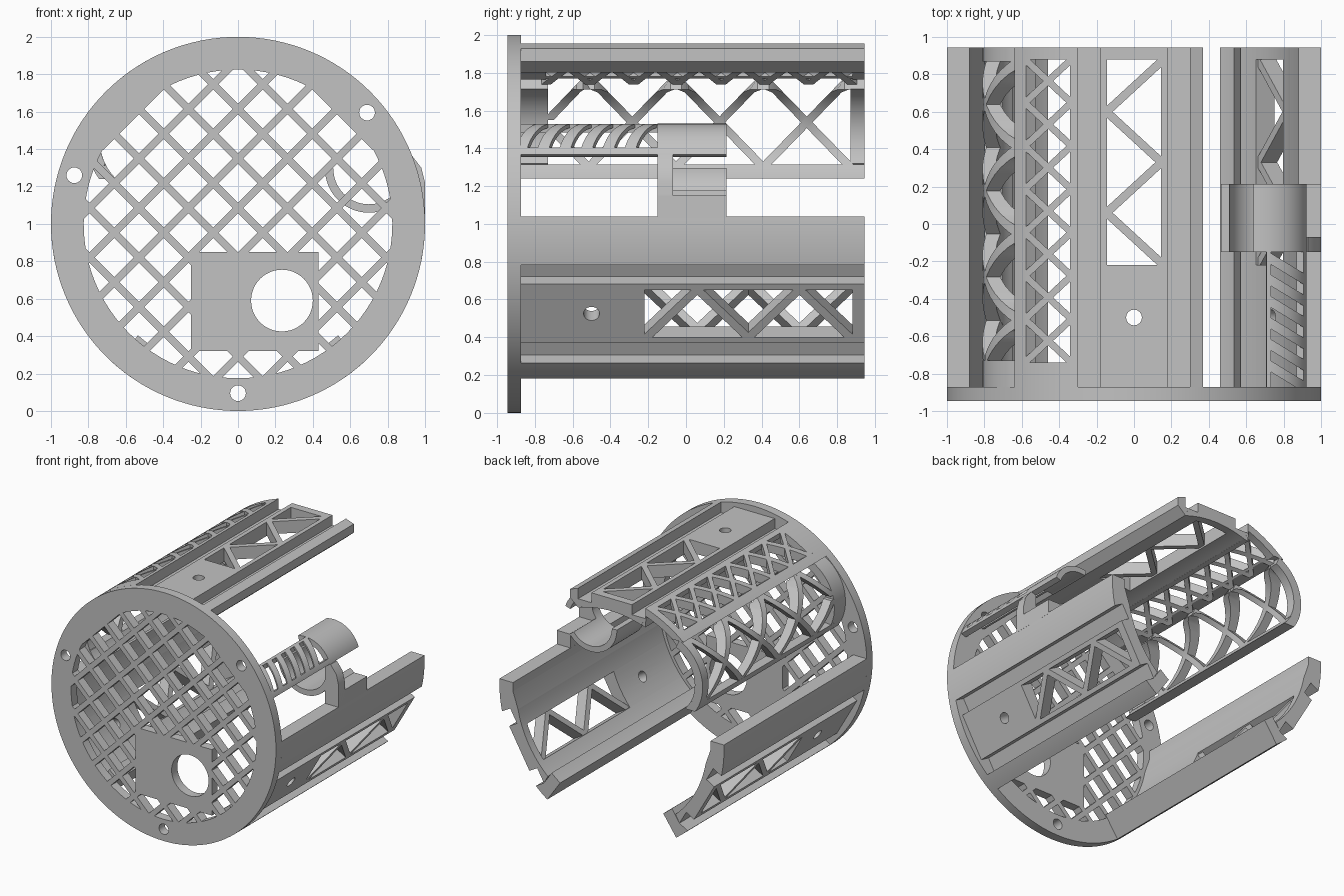
import bpy, bmesh
from math import sin, cos, acos, asin, radians, pi, sqrt

cube = bpy.data.objects.get("Cube")
if cube:
    bpy.data.objects.remove(cube)

grey = bpy.data.materials.new("light grey plastic")
grey.use_nodes = True
grey.diffuse_color = (0.54, 0.54, 0.54, 1)
grey.node_tree.nodes["Principled BSDF"].inputs["Base Color"].default_value = grey.diffuse_color
made = []

PLATE_FRONT, PLATE_BACK, END = -0.945, -0.872, 0.945


def make(name, parts):
    """Each part is a list of cross-section loops that are bridged and capped."""
    bm = bmesh.new()
    for loops in parts:
        rings = [[bm.verts.new(p) for p in loop] for loop in loops]
        n = len(rings[0])
        for a, b in zip(rings, rings[1:]):
            for i in range(n):
                bm.faces.new((a[i], a[(i + 1) % n], b[(i + 1) % n], b[i]))
        bm.faces.new(rings[0][::-1])
        bm.faces.new(rings[-1])
    bmesh.ops.recalc_face_normals(bm, faces=bm.faces)
    mesh = bpy.data.meshes.new(name)
    bm.to_mesh(mesh)
    bm.free()
    mesh.materials.append(grey)
    obj = bpy.data.objects.new(name, mesh)
    bpy.context.collection.objects.link(obj)
    made.append(obj)
    return obj


def cut(obj, parts):
    cutter = make("cutter", parts)
    made.remove(cutter)
    cutter.hide_render = True
    mod = obj.modifiers.new("cut", "BOOLEAN")
    mod.operation, mod.solver, mod.object = "DIFFERENCE", "EXACT", cutter
    bpy.context.view_layer.objects.active = obj
    with bpy.context.temp_override(object=obj, active_object=obj):
        bpy.ops.object.modifier_apply(modifier=mod.name)
    bpy.data.objects.remove(cutter)


def prism(pts, y0, y1):
    return [[(x, y, z) for x, z in pts] for y in (y0, y1)]


def arc(cx, cz, r, a0, a1, n=16):
    angles = [radians(a0 + (a1 - a0) * i / n) for i in range(n + 1)]
    return [(cx + r * cos(a), cz + r * sin(a)) for a in angles]


def shell(cx, cz, r0, r1, a0, a1, y0, y1, n=16):
    return prism(arc(cx, cz, r1, a0, a1, n) + arc(cx, cz, r0, a1, a0, n), y0, y1)


def circle(cx, cz, r, y0, y1, n=48):
    return prism(arc(cx, cz, r, 0, 360 * (n - 1) / n, n - 1), y0, y1)


def rect(x0, x1, z0, z1, y0, y1):
    return prism([(x0, z0), (x1, z0), (x1, z1), (x0, z1)], y0, y1)


def curved_bar(cx, cz, r0, r1, start, end, w, axis):
    """Bar in a tube wall, straight when seen square to the axis; ends are (axis value, y)."""
    loops = []
    for i in range(13):
        v, y = (s + (e - s) * i / 12 for s, e in zip(start, end))
        loop = []
        for r, d in ((r0, -w), (r1, -w), (r1, w), (r0, w)):
            k = (v - (cx if axis == "x" else cz)) / r
            k = max(-0.9, min(0.9, k))
            a = acos(k) if axis == "x" else pi - asin(k)
            loop.append((cx + r * cos(a), y + d, cz + r * sin(a)))
        loops.append(loop)
    return loops


def crossed_bars(tube, v0, v1, y0, y1, count, w, axis):
    step, parts = (y1 - y0) / count, []
    for i in range(count):
        a, b = y0 + i * step, y0 + (i + 1) * step
        for p, q in ((a, b), (b, a)):
            parts.append(curved_bar(*tube, (v0, p), (v1, q), w, axis))
    return parts


# Front plate: ring with three screw holes
ring = make("front_ring", [circle(0, 1, 1, PLATE_FRONT, PLATE_BACK, 128)])
holes = [circle(0, 1, 0.825, -1, -0.8, 96)]
for x, z in ((0.69, 1.595), (-0.875, 1.26), (0, 0.095)):
    holes.append(circle(x, z, 0.042, -1, -0.8, 24))
cut(ring, holes)

# Diagonal grille, cleared around the blank panel
PANEL = (-0.25, 0.43, 0.32, 0.85)
for name, s in (("grille_rising", 1), ("grille_falling", -1)):
    bars, k = [], sqrt(0.5)
    for i in range(-5, 6):
        d = i * 0.187 + 0.06
        if abs(d) > 0.81:
            continue
        h = sqrt(0.84 ** 2 - d * d)
        corners = [(-h, d - 0.02), (h, d - 0.02), (h, d + 0.02), (-h, d + 0.02)]
        bars.append(prism([(s * k * (u - v), 1 + k * (u + v)) for u, v in corners],
                          PLATE_FRONT, PLATE_BACK))
    cut(make(name, bars), [rect(*PANEL, -1, -0.8)])
blank = make("blank_panel", [rect(*PANEL, PLATE_FRONT, PLATE_BACK)])
cut(blank, [circle(0.235, 0.59, 0.165, -1, -0.8)])


# Three raised truss panels; n points outwards, t runs along the rim
def rim(r, a0, a1):
    return arc(0, 0, r, a0, a1, 8)


INNER = 0.85


def truss_panel(name, angle, flip, rails):
    a = radians(angle)

    def place(n, t):
        return n * cos(a) - t * sin(a), 1 + n * sin(a) + t * cos(a)

    def extrude(pts, y0=PLATE_BACK, y1=END):
        return prism([place(n, t) for n, t in pts], y0, y1)

    parts = [extrude([(n, flip * t) for n, t in r]) for r in rails]
    for s in (1, -1):
        side = [(0.87, 0.30), (0.87, 0.18), (0.95, 0.18), (0.95, 0.145)] + rim(INNER, 9.8, 18)
        parts.append(extrude([(n, s * t) for n, t in side]))
    make(name + "_rails", parts)

    # zigzag truss with an end strip
    core = [(0.95, -0.145), (0.95, 0.145)] + rim(INNER, 9.8, -9.8)
    parts = [extrude(core, 0.88, END)]
    for i in range(4):
        y0, y1 = -0.21 + i * 0.27, 0.06 + i * 0.27
        t = -0.147 if i % 2 == 0 else 0.147
        loops = []
        for tt, y in ((t, y0), (-t, y1)):
            loop = []
            for n, d in ((INNER, -0.03), (0.95, -0.03), (0.95, 0.03), (INNER, 0.03)):
                x, z = place(n, tt)
                loop.append((x, y + d, z))
            loops.append(loop)
        parts.append(loops)
    make(name + "_truss", parts)

    # solid front part with a screw hole
    plate = make(name + "_plate", [extrude(core, PLATE_BACK, -0.22)])
    drill = []
    for n in (0.75, 1.05):
        loop = []
        for u, v in arc(0, -0.5, 0.042, 0, 345, 23):
            x, z = place(n, u)
            loop.append((x, v, z))
        drill.append(loop)
    cut(plate, [drill])


lower_edge = [(0.87, -0.30)] + rim(1, -17.5, -25) + rim(0.80, -25, -18)
upper_wall = [(0.87, 0.30)] + rim(1, 17.5, 32.3) + rim(0.88, 32.6, 28) + rim(INNER, 19, 18)
truss_panel("lower_left", -30, 1, [lower_edge, upper_wall])
truss_panel("lower_right", 210, -1, [lower_edge, upper_wall])

free_rail = [(0.87, -0.30), (0.954, -0.30), (0.929, -0.37), (0.86, -0.37), (0.80, -0.30), (0.808, -0.263)]
joined_rail = [(0.87, 0.30)] + rim(1, 17.5, 20) + rim(0.94, 20, 19) + [(0.80, 0.30), (0.808, 0.263)]
truss_panel("top", 90, 1, [free_rail, joined_rail])

# Small crossed lattice beside the top panel, with a level lower edge
STRIP = (0, 1, 0.94, 1.0)
edge = arc(0, 1, 1.0, 125.3, 129.7, 4) + arc(0, 1, 0.94, 125, 124, 2)
parts = [prism(edge, PLATE_BACK, END)]
for y0, y1 in ((PLATE_BACK, -0.74), (0.88, END)):
    parts.append(shell(*STRIP, 109.5, 125.5, y0, y1))
parts += crossed_bars(STRIP, -0.335, -0.583, -0.74, 0.88, 7, 0.025, "x")
make("small_lattice", parts)

# Curved side cradle with large crossed lattice and a level foot
CRADLE = (-0.45, 1.45, 0.29, 0.36)
foot = arc(-0.45, 1.45, 0.36, 203, 215.7, 6) + arc(-0.45, 1.45, 0.29, 226.4, 208, 6)
parts = [prism(foot, PLATE_BACK, END)]
for y0, y1 in ((PLATE_BACK, -0.73), (0.87, END)):
    parts.append(shell(*CRADLE, 115, 207, y0, y1))
parts += crossed_bars(CRADLE, 1.30, 1.775, -0.515, 0.87, 3, 0.03, "z")
for za, zb in ((1.30, 1.52), (1.775, 1.55)):
    parts.append(curved_bar(*CRADLE, (za, -0.515), (zb, -0.73), 0.03, "z"))
make("side_cradle", parts)

# Tube clip on the other side, with its stem
TUBE = (0.70, 1.295, 0.19, 0.235)
stem = [(0.88, 1.03), (1.0, 1.03), (1.0, 1.22), (0.98, 1.30), (0.93, 1.365), (0.88, 1.365)]
make("tube_clip", [
    shell(*TUBE, 18, 105, -0.15, 0.215, 24),
    shell(*TUBE, 180, 322, -0.15, 0.215, 32),
    shell(*TUBE, -40, 20, -0.15, -0.07),
    rect(0.88, 1.0, 1.03, 1.15, -0.15, 0.215),
    prism(stem, -0.15, -0.07),
])

# Slotted arm joining the clip to the plate
SLOTS = (0.70, 1.295, 0.215, 0.235)
parts = [shell(*TUBE, 18, 28, PLATE_BACK, -0.15, 4), shell(*TUBE, 82, 88, PLATE_BACK, -0.15, 4)]
for i in range(6):
    y = -0.76 + i * 0.115
    parts.append(curved_bar(*SLOTS, (0.73, y), (0.91, y - 0.11), 0.03, "x"))
make("slotted_arm", parts)

# Smooth curved walls, crisp edges
bpy.ops.object.select_all(action="DESELECT")
for obj in made:
    obj.select_set(True)
bpy.context.view_layer.objects.active = made[0]
bpy.ops.object.shade_smooth_by_angle(angle=radians(25))
